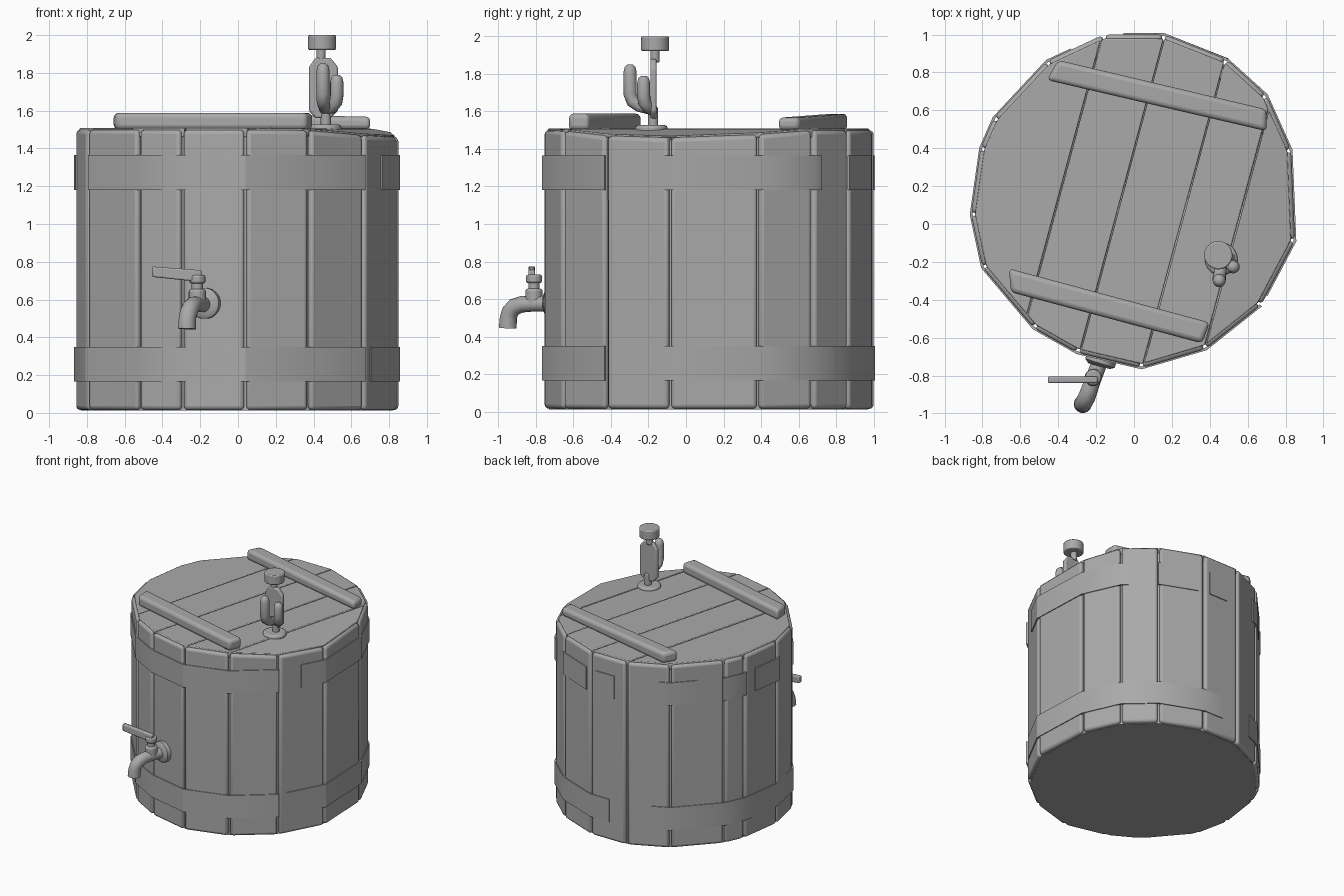
import bpy, bmesh, math
from mathutils import Vector

if "Cube" in bpy.data.objects:
    bpy.data.objects.remove(bpy.data.objects["Cube"])

wood = bpy.data.materials.new("plain grey")
wood.diffuse_color = (0.40, 0.40, 0.40, 1)
wood.use_nodes = True
wood.node_tree.nodes["Principled BSDF"].inputs["Base Color"].default_value = wood.diffuse_color

# Plan outline of the tub, counter-clockwise: one corner per stave seam
OUTLINE = [Vector(p) for p in [
    (0.85, -0.09), (0.83, 0.39), (0.70, 0.68), (0.49, 0.87), (0.16, 1.0), (-0.16, 1.0),
    (-0.46, 0.86), (-0.74, 0.56), (-0.81, 0.40), (-0.86, 0.05), (-0.80, -0.23),
    (-0.53, -0.55), (-0.30, -0.68), (0.04, -0.76), (0.38, -0.66), (0.67, -0.43)]]
CENTRE = Vector((-0.01, 0.12))
N = len(OUTLINE)


def finish(name, bm, bevel=0, segments=2, angle=35):
    bmesh.ops.recalc_face_normals(bm, faces=bm.faces)
    me = bpy.data.meshes.new(name)
    bm.to_mesh(me)
    bm.free()
    ob = bpy.data.objects.new(name, me)
    bpy.context.collection.objects.link(ob)
    me.materials.append(wood)
    if bevel:
        m = ob.modifiers.new("round", 'BEVEL')
        m.width, m.segments, m.limit_method = bevel, segments, 'ANGLE'
    bpy.ops.object.select_all(action='DESELECT')
    ob.select_set(True)
    bpy.context.view_layer.objects.active = ob
    bpy.ops.object.shade_smooth_by_angle(angle=math.radians(angle))
    return ob


def prism(name, base, top, bevel=0, segments=2, angle=35):
    """Solid between two matching rings of 3D points."""
    bm = bmesh.new()
    a = [bm.verts.new(p) for p in base]
    b = [bm.verts.new(p) for p in top]
    bm.faces.new(a)
    bm.faces.new(b)
    for i in range(len(a)):
        j = (i + 1) % len(a)
        bm.faces.new((a[i], a[j], b[j], b[i]))
    return finish(name, bm, bevel, segments, angle)


def disc(name, x, y, z0, z1, r, bevel=0.008, sides=20):
    ring = [(x + r * math.cos(t * math.tau / sides), y + r * math.sin(t * math.tau / sides))
            for t in range(sides)]
    return prism(name, [(*p, z0) for p in ring], [(*p, z1) for p in ring], bevel)


def tube(name, points, radii, sides=16):
    """Round pipe along a smoothed path, with rounded or flat end caps by radius."""
    pts = [Vector(p) for p in points]
    bm = bmesh.new()
    rings = []
    side = None
    for i, p in enumerate(pts):
        d = (pts[min(i + 1, len(pts) - 1)] - pts[max(i - 1, 0)]).normalized()
        if side is None:
            side = d.orthogonal().normalized()
        side = (side - d * side.dot(d)).normalized()
        up = d.cross(side)
        rings.append([bm.verts.new(p + radii[i] * (side * math.cos(k * math.tau / sides)
                                                   + up * math.sin(k * math.tau / sides)))
                      for k in range(sides)])
    for a, b in zip(rings, rings[1:]):
        for k in range(sides):
            j = (k + 1) % sides
            bm.faces.new((a[k], a[j], b[j], b[k]))
    bm.faces.new(rings[0])
    bm.faces.new(rings[-1])
    return finish(name, bm, angle=50)


def lid_z(p):
    """Lid height: flat, falling away on the right-hand plank."""
    u = p[0] * 0.966 - p[1] * 0.259
    return 1.505 - 0.12 * max(0, u - 0.5)


# Staves, with narrow gaps between them
for i in range(N):
    a, b = OUTLINE[i], OUTLINE[(i + 1) % N]
    gap = (b - a).normalized() * 0.007
    a, b = a + gap, b - gap
    ia, ib = CENTRE + (a - CENTRE) * 0.88, CENTRE + (b - CENTRE) * 0.88
    ring = [a, b, ib, ia]
    prism(f"stave_{i + 1}", [(*p, 0.015) for p in ring],
          [(*p, lid_z(p) - 0.006) for p in ring], 0.022, 3)

# Core behind the seams and the floor
core = [CENTRE + (p - CENTRE) * 0.965 for p in OUTLINE]
prism("inner_wall", [(*p, 0.012) for p in core], [(*p, lid_z(p) - 0.02) for p in core])

# Lid planks: the outline cut into strips
SEAMS = [-1.2, -0.42, -0.1, 0.24, 0.53, 1.2]
across = Vector((0.966, -0.259, 0))
for k, (lo, hi) in enumerate(zip(SEAMS, SEAMS[1:])):
    bm = bmesh.new()
    bm.faces.new([bm.verts.new((*(CENTRE + (p - CENTRE) * 0.975), 1.46)) for p in OUTLINE])
    for pos, n in ((lo + 0.003, -across), (hi - 0.003, across)):
        bmesh.ops.bisect_plane(bm, geom=bm.verts[:] + bm.edges[:] + bm.faces[:],
                               plane_co=across * pos, plane_no=n, clear_outer=True)
    up = bmesh.ops.extrude_face_region(bm, geom=bm.faces[:])["geom"]
    for v in up:
        if isinstance(v, bmesh.types.BMVert):
            v.co.z = lid_z(v.co) + 0.003
    finish(f"lid_plank_{k + 1}", bm, 0.006)


# Hoops: thin bands following the staves, broken into lengths
def on_outline(deg, off):
    d = Vector((math.cos(math.radians(deg)), math.sin(math.radians(deg))))
    best = None
    for i in range(N):
        a, b = OUTLINE[i] - CENTRE, OUTLINE[(i + 1) % N] - CENTRE
        e = b - a
        den = d.cross(e)
        t, s = a.cross(e) / den, a.cross(d) / den
        if t > 0 and -1e-6 <= s <= 1 + 1e-6:
            best = t
    return CENTRE + d * (best + off)


CORNERS = [math.degrees(math.atan2(*reversed(p - CENTRE))) % 360 for p in OUTLINE]


def band(name, start, end, z0, z1):
    stops = sorted([start, end] + [c + w for c in CORNERS for w in (0, 360)
                                   if start + 0.5 < c + w < end - 0.5])
    ring = [on_outline(s, 0.007) for s in stops] + [on_outline(s, -0.008) for s in reversed(stops)]
    prism(name, [(*p, z0) for p in ring], [(*p, z1) for p in ring], angle=25)


UPPER = [(205, 321), (333, 402), (56, 76), (82, 93), (116, 135), (148, 162), (168, 187)]
LOWER = [(112, 321), (325, 450)]
for k, (s, e) in enumerate(UPPER):
    band(f"upper_hoop_{k + 1}", s, e, 1.18, 1.365)
for k, (s, e) in enumerate(LOWER):
    band(f"lower_hoop_{k + 1}", s, e, 0.165, 0.35)

# Lid battens
FRONT = [(-0.65, -0.36), (0.36, -0.63), (0.40, -0.52), (-0.66, -0.235)]
BACK = [(-0.46, 0.76), (0.70, 0.49), (0.70, 0.605), (-0.40, 0.865)]
for name, ring, drop in (("front_batten", FRONT, 0), ("back_batten", BACK, 0.02)):
    tops = [1.588 - (drop if p[0] > 0 else 0) for p in ring]
    prism(name, [(*p, 1.50) for p in ring], [(*p, t) for p, t in zip(ring, tops)], 0.025, 3)

# Airlock on the lid: base, back plate, bent bulbs, neck and cap
disc("airlock_base", 0.46, -0.185, 1.47, 1.527, 0.087, 0.015)
disc("airlock_stem", 0.465, -0.175, 1.52, 1.62, 0.027)
plate = [(0.375, 1.60), (0.41, 1.56), (0.49, 1.56), (0.53, 1.60),
         (0.53, 1.83), (0.49, 1.88), (0.41, 1.88), (0.375, 1.83)]
prism("airlock_plate", [(x, -0.19, z) for x, z in plate], [(x, -0.157, z) for x, z in plate], 0.01)
disc("airlock_neck", 0.44, -0.165, 1.86, 1.93, 0.024)
disc("airlock_cap", 0.445, -0.165, 1.922, 2.0, 0.075, 0.008, 24)
tube("front_bulb",
     [(0.45, -0.298, 1.85), (0.45, -0.298, 1.838), (0.45, -0.298, 1.81), (0.45, -0.298, 1.69),
      (0.45, -0.285, 1.655), (0.455, -0.25, 1.63), (0.46, -0.18, 1.61)],
     [0.014, 0.028, 0.035, 0.035, 0.035, 0.033, 0.03])
tube("side_bulb",
     [(0.523, -0.226, 1.79), (0.523, -0.226, 1.778), (0.523, -0.226, 1.75), (0.523, -0.226, 1.68),
      (0.518, -0.22, 1.645), (0.50, -0.2, 1.62), (0.465, -0.175, 1.605)],
     [0.014, 0.028, 0.035, 0.035, 0.035, 0.033, 0.03])

# Tap: flange, bent spout, valve and lever
tube("tap_flange", [(-0.165, -0.69, 0.58), (-0.18, -0.735, 0.58), (-0.184, -0.75, 0.58)],
     [0.082, 0.082, 0.06], 20)
tube("tap_spout",
     [(-0.17, -0.70, 0.575), (-0.215, -0.82, 0.575), (-0.235, -0.875, 0.572), (-0.25, -0.915, 0.558),
      (-0.262, -0.938, 0.53), (-0.268, -0.947, 0.50), (-0.27, -0.95, 0.445)],
     [0.042, 0.042, 0.044, 0.046, 0.046, 0.046, 0.048])
disc("valve_body", -0.215, -0.81, 0.56, 0.655, 0.046, 0.012)
disc("valve_neck", -0.215, -0.81, 0.64, 0.70, 0.03)
disc("valve_head", -0.215, -0.81, 0.685, 0.73, 0.042, 0.01)
lever = [(-0.19, 0.692), (-0.19, 0.755), (-0.455, 0.775), (-0.455, 0.72)]
prism("lever", [(x, -0.84, z) for x, z in lever], [(x, -0.805, z) for x, z in lever], 0.008)
